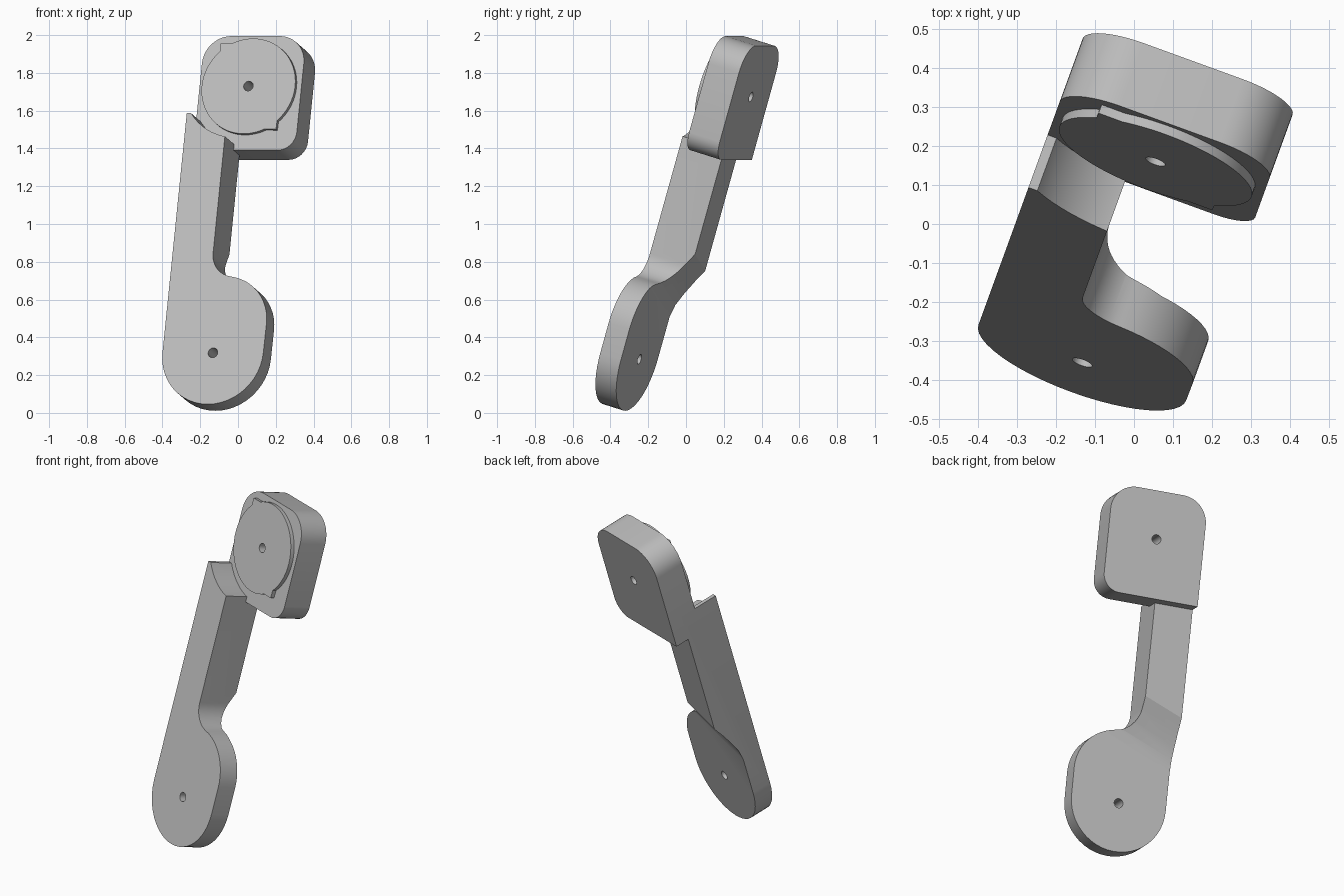
import bpy
import bmesh
from math import sin, cos, radians
from mathutils import Matrix, Vector

if "Cube" in bpy.data.objects:
    bpy.data.objects.remove(bpy.data.objects["Cube"])

# Tilted frame of the whole bracket: u across, v along, w out of the front
TURN, TILT = radians(-20), radians(16.5)
FRAME = (Matrix.Rotation(TURN, 4, 'Z') @ Matrix.Rotation(-TILT, 4, 'X')
         @ Matrix.Rotation(radians(90), 4, 'X'))

grey = bpy.data.materials.new("light_grey")
grey.use_nodes = True
color = (0.5, 0.5, 0.5, 1)
grey.diffuse_color = color
grey.node_tree.nodes["Principled BSDF"].inputs["Base Color"].default_value = color

HALF = 0.287
LOW = (-0.003, 0.197)
HIGH = (-0.003, 1.707)


def arc(center, r, a0, a1, n=12):
    angles = [radians(a0 + (a1 - a0) * i / n) for i in range(n + 1)]
    return [(center[0] + r * cos(a), center[1] + r * sin(a)) for a in angles]


def loft(name, bottom, top):
    """Solid between two matching rings of local points."""
    bm = bmesh.new()
    a = [bm.verts.new(p) for p in bottom]
    b = [bm.verts.new(p) for p in top]
    bm.faces.new(a)
    bm.faces.new(b)
    for i in range(len(a)):
        j = (i + 1) % len(a)
        bm.faces.new((a[i], a[j], b[j], b[i]))
    bmesh.ops.recalc_face_normals(bm, faces=bm.faces)
    mesh = bpy.data.meshes.new(name)
    bm.to_mesh(mesh)
    bm.free()
    mesh.materials.append(grey)
    obj = bpy.data.objects.new(name, mesh)
    bpy.context.collection.objects.link(obj)
    obj.matrix_world = FRAME
    return obj


def prism(name, points, w0, w1):
    return loft(name, [(u, v, w0) for u, v in points], [(u, v, w1) for u, v in points])


def cut(obj, cutters):
    for c in cutters:
        c.hide_render = True
        mod = obj.modifiers.new("cut", 'BOOLEAN')
        mod.operation = 'DIFFERENCE'
        mod.solver = 'EXACT'
        mod.object = c
    bpy.context.view_layer.update()
    graph = bpy.context.evaluated_depsgraph_get()
    mesh = bpy.data.meshes.new_from_object(obj.evaluated_get(graph))
    obj.modifiers.clear()
    obj.data = mesh


# Arm with its round lower end
EDGE, R_FILLET = -0.059, 0.13
outline = [(-HALF, 1.52)]
outline += arc(LOW, HALF - 0.003, 180, 360, 24)
outline += arc((0.022, 0.36), 0.26, 0, 83)
outline += arc((EDGE + R_FILLET, 0.747), R_FILLET, 263, 180)
outline += [(EDGE, 1.52)]
arm = prism("arm", outline, 0.21, 0.455)

# Cutters: curved slope behind the lower end, round clearance, screw holes
slope = [(-0.4, 0.333), (0.43, 0.333), (0.5, 0.32), (0.57, 0.29),
         (0.65, 0.25), (0.74, 0.2), (0.74, 0.1), (-0.4, 0.1)]
back_cutter = loft("back_cutter",
                   *[[(u, s + 0.4 * (u + HALF), w) for s, w in slope] for u in (-0.4, 0.4)])
clearance = prism("clearance_cutter", arc(HIGH, 0.32, 0, 354, 59), 0.305, 0.6)
holes = [prism("hole_cutter", arc(c, 0.027, 0, 337.5, 15), -0.2, 0.8) for c in (LOW, HIGH)]
cut(arm, [back_cutter, clearance, holes[0]])

# Upper block: three rounded corners and one square corner
R_TOP, R_LOW, TOP, BOTTOM = 0.15, 0.1, 1.99, 1.36
block_outline = [(-HALF, BOTTOM)]
block_outline += arc((HALF - R_LOW, BOTTOM + R_LOW), R_LOW, 270, 360, 8)
block_outline += arc((HALF - R_TOP, TOP - R_TOP), R_TOP, 0, 90)
block_outline += arc((R_TOP - HALF, TOP - R_TOP), R_TOP, 90, 180)
block = prism("upper_block", block_outline, 0.125, 0.305)
cut(block, [holes[1]])

# Raised disc with two opposite corner stops
half_ring = arc((0, 0), 0.263, -46.5, 116, 28) + [(-0.18, 0.237)]
ring = half_ring + [(-u, -v) for u, v in half_ring]
disc = prism("raised_disc", [(u + HIGH[0], v + HIGH[1]) for u, v in ring], 0.3, 0.329)
cut(disc, [holes[1]])

for helper in [back_cutter, clearance] + holes:
    bpy.data.objects.remove(helper)

bpy.ops.object.select_all(action='DESELECT')
for obj in (arm, block, disc):
    obj.select_set(True)
bpy.context.view_layer.objects.active = arm
bpy.ops.object.shade_smooth_by_angle(angle=radians(30))
